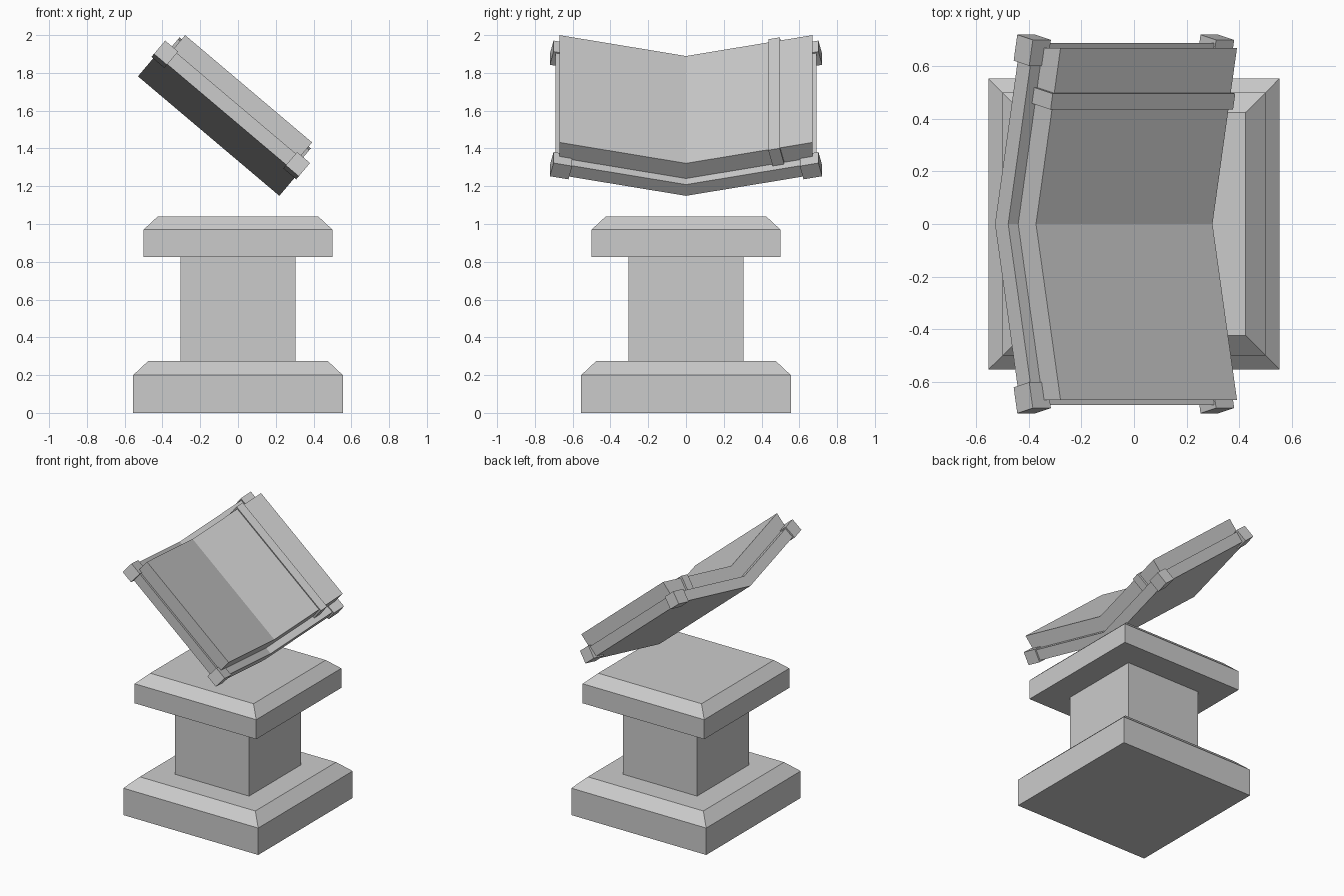
import bpy, math
from mathutils import Matrix

if "Cube" in bpy.data.objects:
    bpy.data.objects.remove(bpy.data.objects["Cube"], do_unlink=True)

stone = bpy.data.materials.new("light_grey")
stone.use_nodes = True
GREY = (0.6, 0.6, 0.6, 1)
stone.diffuse_color = GREY
stone.node_tree.nodes["Principled BSDF"].inputs["Base Color"].default_value = GREY


def add_mesh(name, verts, faces):
    mesh = bpy.data.meshes.new(name)
    mesh.from_pydata(verts, [], faces)
    mesh.materials.append(stone)
    obj = bpy.data.objects.new(name, mesh)
    bpy.context.collection.objects.link(obj)
    return obj


def skin(rings):
    """Closed solid through rings of equal point count."""
    n = len(rings[0])
    faces = [tuple(reversed(range(n)))]
    for r in range(len(rings) - 1):
        for i in range(n):
            j = (i + 1) % n
            faces.append((r * n + i, r * n + j, (r + 1) * n + j, (r + 1) * n + i))
    faces.append(tuple(range((len(rings) - 1) * n, len(rings) * n)))
    return [p for ring in rings for p in ring], faces


def square_block(name, levels):
    """Square solid from (half width, height) levels."""
    rings = [[(-w, -w, z), (w, -w, z), (w, w, z), (-w, w, z)] for w, z in levels]
    return add_mesh(name, *skin(rings))


# Pedestal
square_block("pedestal_base", [(0.555, 0), (0.555, 0.2), (0.475, 0.275)])
square_block("pedestal_column", [(0.305, 0.27), (0.305, 0.83)])
square_block("pedestal_top", [(0.5, 0.825), (0.5, 0.97), (0.425, 1.04)])

# Open book, built flat along x and then tilted about y
SLOPE = math.atan(0.216)
BOOK = Matrix.Translation((-0.105, 0, 1.525)) @ Matrix.Rotation(math.radians(40.2), 4, 'Y')


def book_part(name, profile, x0, x1):
    """Extrude a counter-clockwise (y, z) profile along the book."""
    obj = add_mesh(name, *skin([[(x, y, z) for y, z in profile] for x in (x0, x1)]))
    obj.matrix_world = BOOK
    return obj


def vee(half, low, high):
    """Folded slab profile: two wings rising from the spine."""
    rise = half * math.tan(SLOPE)
    return [(-half, low + rise), (0, low), (half, low + rise),
            (half, high + rise), (0, high), (-half, high + rise)]


def wing_box(d0, d1, h0, h1, side=1):
    """Rectangle profile lying along one wing."""
    c, s = math.cos(SLOPE), math.sin(SLOPE)
    pts = [(side * (d * c - h * s), d * s + h * c)
           for d, h in ((d0, h0), (d1, h0), (d1, h1), (d0, h1))]
    return pts if side > 0 else pts[::-1]


book_part("book_cover", vee(0.69, -0.078, 0), -0.49, 0.49)
book_part("book_pages", vee(0.67, 0, 0.105), -0.44, 0.44)
book_part("ribbon_bookmark", wing_box(0.47, 0.532, -0.004, 0.112), -0.455, 0.455)

# Corner guards on the cover
for side, side_name in ((1, "back"), (-1, "front")):
    for x0, end in ((-0.502, "upper"), (0.412, "lower")):
        book_part(f"{side_name}_{end}_corner",
                  wing_box(0.618, 0.719, -0.086, 0.008, side), x0, x0 + 0.09)
